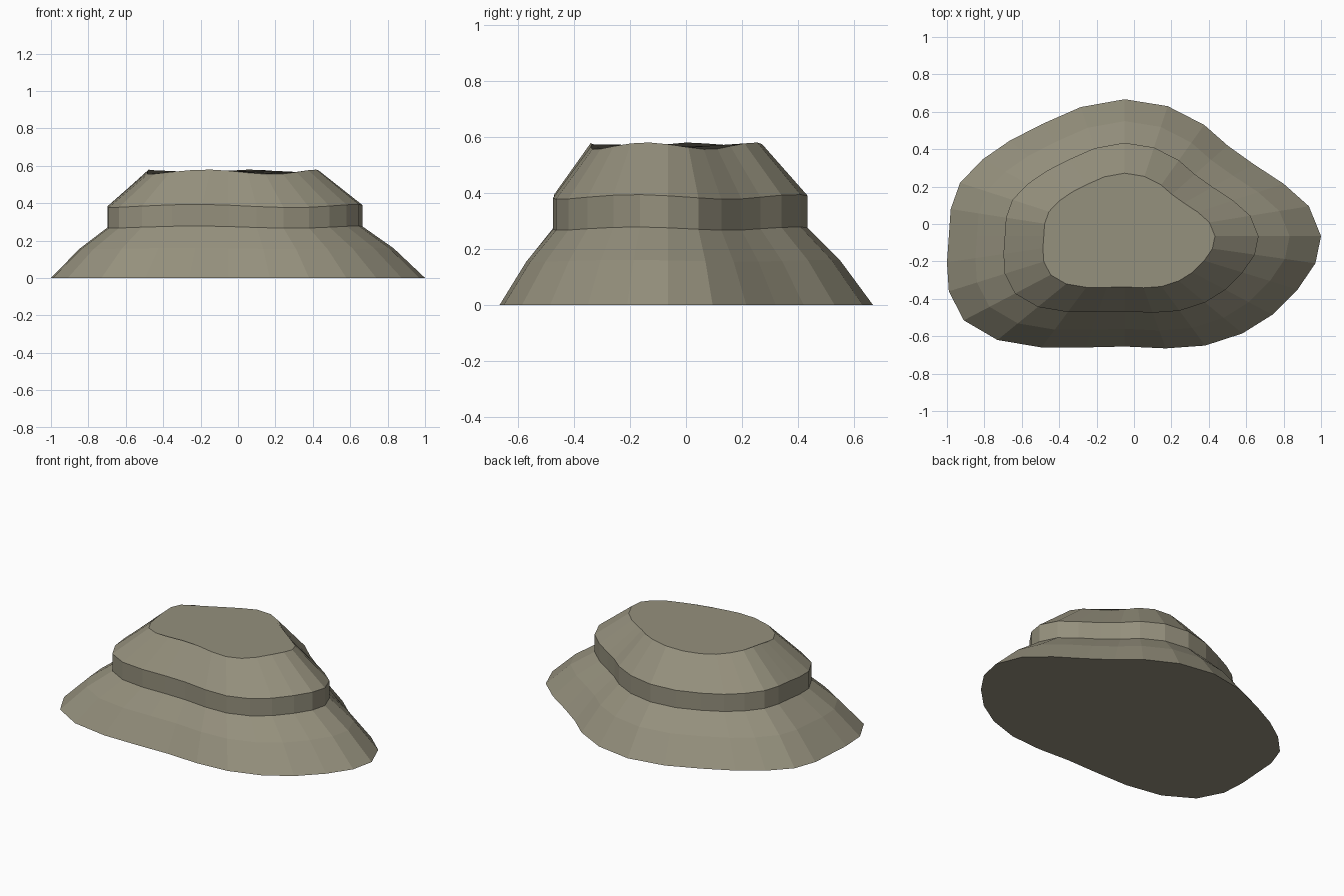
import bpy, bmesh, math

if "Cube" in bpy.data.objects:
    bpy.data.objects.remove(bpy.data.objects["Cube"])

# Base outline, measured from the hill's peak axis (28 sides)
OUTLINE = [(1.05, 0), (.985, .16), (.85, .28), (.69, .385), (.55, .485), (.425, .595), (.23, .695),
           (0, .732), (-.235, .69), (-.44, .60), (-.615, .51), (-.76, .41), (-.88, .285), (-.93, .145),
           (-.94, 0), (-.95, -.14), (-.94, -.295), (-.86, -.45), (-.68, -.555), (-.445, -.595), (-.21, -.595),
           (0, -.59), (.22, -.60), (.43, -.585), (.63, -.52), (.79, -.42), (.925, -.285), (1.02, -.145)]
CENTRE = (-.05, -.065)
# Rings as (outline scale, height): foot, lower slope, ledge bottom, ledge top, summit
RINGS = [(1, 0), (.84, .157), (.682, .272), (.682, .385), (.46, .567)]

rock = bpy.data.materials.new("grey olive rock")
rock.diffuse_color = (.30, .28, .205, 1)
rock.use_nodes = True
rock.node_tree.nodes["Principled BSDF"].inputs["Base Color"].default_value = rock.diffuse_color

bm = bmesh.new()
n = len(OUTLINE)
loops = []
for scale, height in RINGS:
    loop = []
    for k, (x, y) in enumerate(OUTLINE):
        # gentle height ripple around the hill
        wave = 1 + .022 * math.cos(4 * (math.tau * k / n - math.radians(255)))
        loop.append(bm.verts.new((CENTRE[0] + x * scale, CENTRE[1] + y * scale, height * wave)))
    loops.append(loop)

# Slopes and ledge band
for low, high in zip(loops, loops[1:]):
    for k in range(n):
        j = (k + 1) % n
        bm.faces.new((low[k], low[j], high[j], high[k]))

# Summit and underside
bm.faces.new(loops[-1])
bm.faces.new(loops[0][::-1])

mesh = bpy.data.meshes.new("terraced_hill")
bm.to_mesh(mesh)
bm.free()
mesh.materials.append(rock)
hill = bpy.data.objects.new("terraced_hill", mesh)
bpy.context.collection.objects.link(hill)
